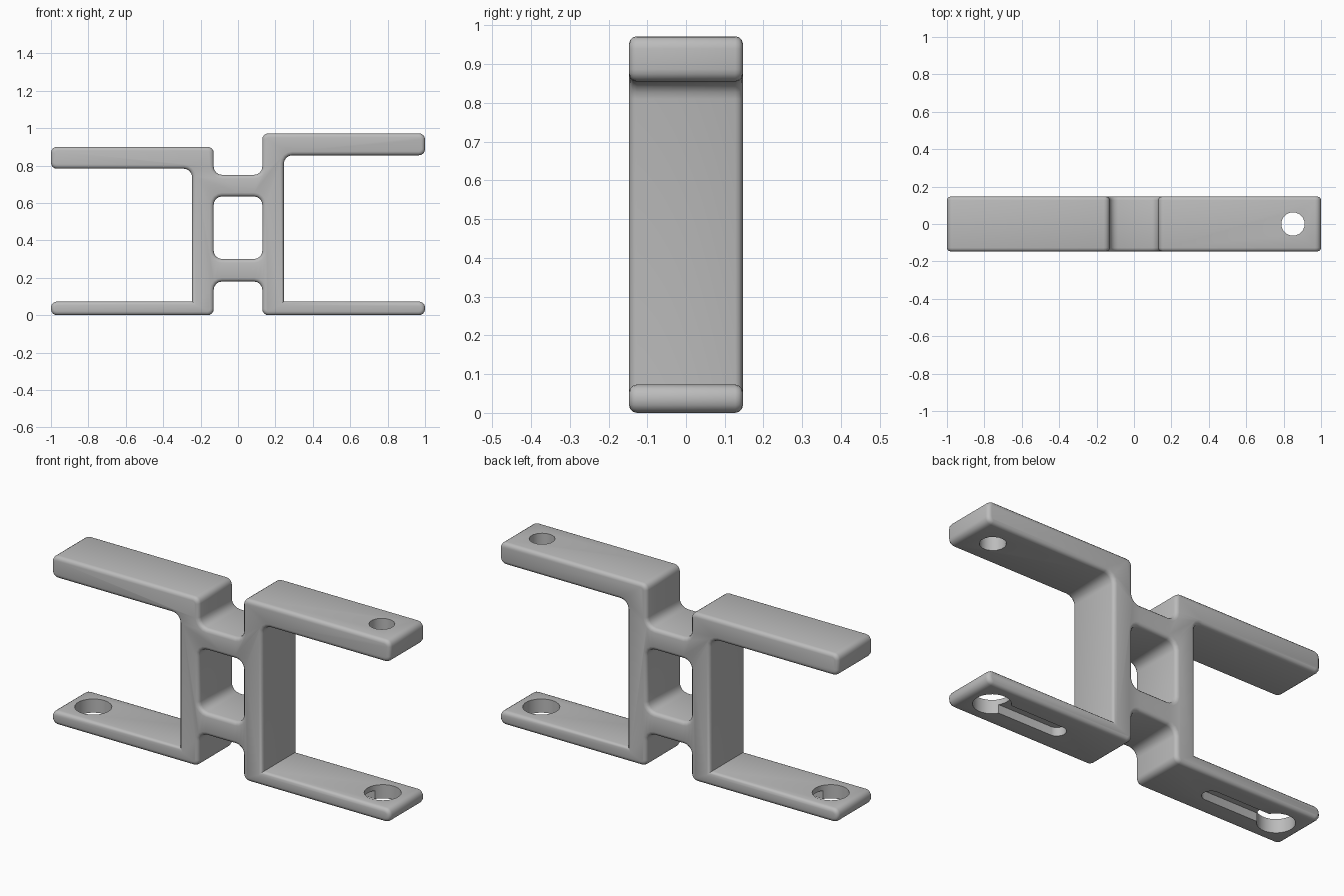
import bpy, bmesh, math
from mathutils import Vector

if "Cube" in bpy.data.objects:
    bpy.data.objects.remove(bpy.data.objects["Cube"])

DEPTH = 0.147      # half width of the bracket
ROUND = 0.032      # outer corner radius
FILLET = 0.045     # inner corner radius
EDGE = 0.02        # rounding of front and back edges

grey = bpy.data.materials.new("grey plastic")
grey.use_nodes = True
colour = (0.5, 0.5, 0.5, 1)
grey.diffuse_color = colour
grey.node_tree.nodes["Principled BSDF"].inputs["Base Color"].default_value = colour


def rounded(points, steps=4):
    """Round each (x, z, radius) right-angled corner of an outline."""
    out = []
    for i, (x, z, r) in enumerate(points):
        corner = Vector((x, z))
        if not r:
            out.append(corner)
            continue
        a = (Vector(points[i - 1][:2]) - corner).normalized()
        b = (Vector(points[(i + 1) % len(points)][:2]) - corner).normalized()
        for k in range(steps + 1):
            t = k / steps * math.pi / 2
            out.append(corner + r * (a * (1 - math.sin(t)) + b * (1 - math.cos(t))))
    return out


def add_half(bm, side, top):
    """Column with upper and lower arm and half of both bridges."""
    under = top - 0.117
    outline = rounded([
        (0, 0.18, 0), (0.13, 0.18, FILLET), (0.13, 0, ROUND),
        (1, 0, ROUND), (1, 0.073, ROUND), (0.245, 0.073, 0),
        (0.245, under, FILLET), (1, under, ROUND), (1, top, ROUND),
        (0.13, top, ROUND), (0.13, 0.75, FILLET), (0, 0.75, 0),
        (0, 0.635, 0), (0.13, 0.635, FILLET), (0.13, 0.3, FILLET), (0, 0.3, 0)])
    part = bmesh.new()
    cap = part.faces.new([part.verts.new((side * p.x, -DEPTH, p.y)) for p in outline])
    new = bmesh.ops.extrude_face_region(part, geom=[cap], use_keep_orig=True)["geom"]
    for v in new:
        if isinstance(v, bmesh.types.BMVert):
            v.co.y = DEPTH
    bmesh.ops.recalc_face_normals(part, faces=part.faces[:])
    # soften the front and back outlines, except at the middle joint
    rim = [e for e in part.edges
           if abs(e.verts[0].co.y - e.verts[1].co.y) < 0.001
           and max(abs(v.co.x) for v in e.verts) > 0.001]
    bmesh.ops.bevel(part, geom=rim, offset=EDGE, segments=3, profile=0.5,
                    affect='EDGES', clamp_overlap=True)
    joint = [f for f in part.faces if all(abs(v.co.x) < 0.001 for v in f.verts)]
    bmesh.ops.delete(part, geom=joint, context='FACES')
    mesh = bpy.data.meshes.new("half")
    part.to_mesh(mesh)
    part.free()
    bm.from_mesh(mesh)
    bpy.data.meshes.remove(mesh)


def cutter(x_out, x_in, radius, low, high, sides):
    """Upright capsule prism; a plain cylinder when both ends coincide."""
    bm = bmesh.new()
    ring = []
    for k in range(sides):
        t = 2 * math.pi * (k + 0.5) / sides
        x = max(x_out, x_in) if math.cos(t) > 0 else min(x_out, x_in)
        ring.append(bm.verts.new((x + radius * math.cos(t), radius * math.sin(t), low)))
    face = bm.faces.new(ring)
    new = bmesh.ops.extrude_face_region(bm, geom=[face], use_keep_orig=True)["geom"]
    for v in new:
        if isinstance(v, bmesh.types.BMVert):
            v.co.z = high
    bmesh.ops.recalc_face_normals(bm, faces=bm.faces[:])
    mesh = bpy.data.meshes.new("cutter")
    bm.to_mesh(mesh)
    bm.free()
    obj = bpy.data.objects.new("cutter", mesh)
    obj.hide_render = True
    bpy.context.collection.objects.link(obj)
    return obj


# bracket body: two halves welded at the middle
bm = bmesh.new()
add_half(bm, -1, 0.9)
add_half(bm, 1, 0.972)
bmesh.ops.remove_doubles(bm, verts=bm.verts[:], dist=0.0005)
bmesh.ops.recalc_face_normals(bm, faces=bm.faces[:])
mesh = bpy.data.meshes.new("bracket")
bm.to_mesh(mesh)
bm.free()
bracket = bpy.data.objects.new("bracket", mesh)
bpy.context.collection.objects.link(bracket)

# screw access hole above, keyhole slots in the lower arms
cutters = [cutter(0.85, 0.85, 0.063, 0.5, 1.2, 16)]
for side in (-1, 1):
    x = side * 0.855
    cutters.append(cutter(x, x, 0.09, -0.1, 0.2, 24))
    cutters.append(cutter(x, side * 0.465, 0.045, -0.1, 0.045, 24))
for c in cutters:
    mod = bracket.modifiers.new("hole", 'BOOLEAN')
    mod.operation = 'DIFFERENCE'
    mod.solver = 'EXACT'
    mod.object = c

bpy.context.view_layer.update()
graph = bpy.context.evaluated_depsgraph_get()
final = bpy.data.meshes.new_from_object(bracket.evaluated_get(graph))
bracket.modifiers.clear()
bracket.data = final
for c in cutters:
    bpy.data.objects.remove(c)

final.materials.clear()
final.materials.append(grey)
bpy.ops.object.select_all(action='DESELECT')
bracket.select_set(True)
bpy.context.view_layer.objects.active = bracket
bpy.ops.object.shade_smooth_by_angle(angle=math.radians(35))
